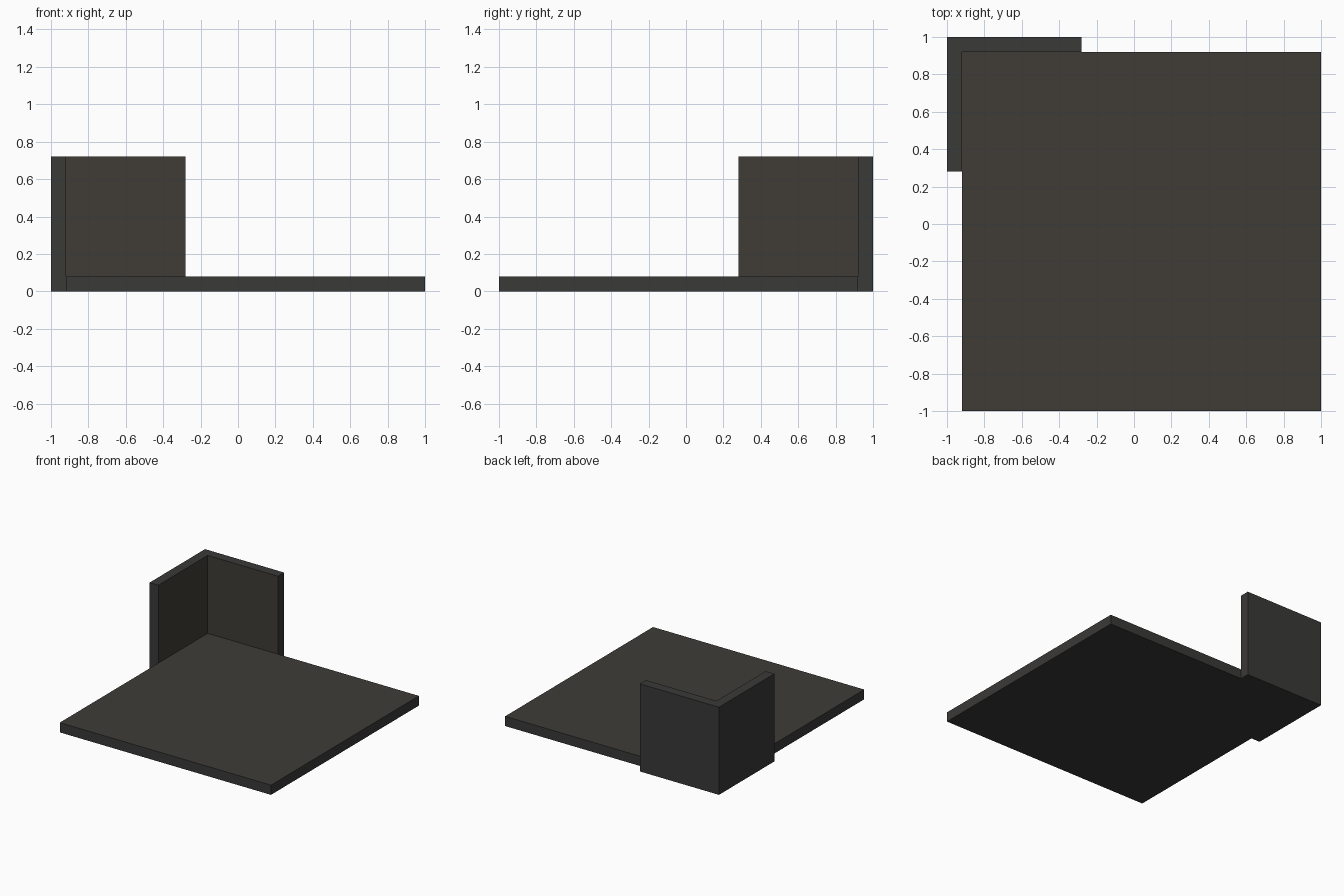
import bpy, bmesh

if "Cube" in bpy.data.objects:
    bpy.data.objects.remove(bpy.data.objects["Cube"])

T = 0.08      # slab and wall thickness
TILE = 0.64   # floor is three tiles wide


def material(name, rgb):
    m = bpy.data.materials.new(name)
    m.diffuse_color = (*rgb, 1)
    m.use_nodes = True
    m.node_tree.nodes["Principled BSDF"].inputs["Base Color"].default_value = m.diffuse_color
    return m


def extrude_profile(name, points, height, mats):
    """Extrude a plan outline upwards from z = 0."""
    bm = bmesh.new()
    face = bm.faces.new([bm.verts.new((x, y, 0)) for x, y in points])
    up = bmesh.ops.extrude_face_region(bm, geom=[face])["geom"]
    bmesh.ops.translate(bm, vec=(0, 0, height),
                        verts=[v for v in up if isinstance(v, bmesh.types.BMVert)])
    bmesh.ops.recalc_face_normals(bm, faces=bm.faces)
    mesh = bpy.data.meshes.new(name)
    bm.to_mesh(mesh)
    bm.free()
    for m in mats:
        mesh.materials.append(m)
    obj = bpy.data.objects.new(name, mesh)
    bpy.context.collection.objects.link(obj)
    return obj


stone = material("dark_stone", (0.042, 0.041, 0.040))
warm = material("warm_stone", (0.050, 0.045, 0.038))

# Square floor slab, with a warmer top
e = -1 + T
floor = extrude_profile("floor", [(e, -1), (1, -1), (1, -e), (e, -e)], T, [stone, warm])
for p in floor.data.polygons:
    if p.normal.z > 0.5:
        p.material_index = 1

# L-shaped corner wall wrapped around the back left of the floor
end = e + TILE
wall = extrude_profile("corner_wall",
                       [(-1, 1), (-1, -end), (e, -end), (e, -e), (end, -e), (end, 1)],
                       T + TILE, [stone, warm])
# Warmer inner faces of the wall
for p in wall.data.polygons:
    c = p.center
    if abs(p.normal.z) < 0.5 and (abs(c.x - e) < 0.001 or abs(c.y + e) < 0.001):
        p.material_index = 1
